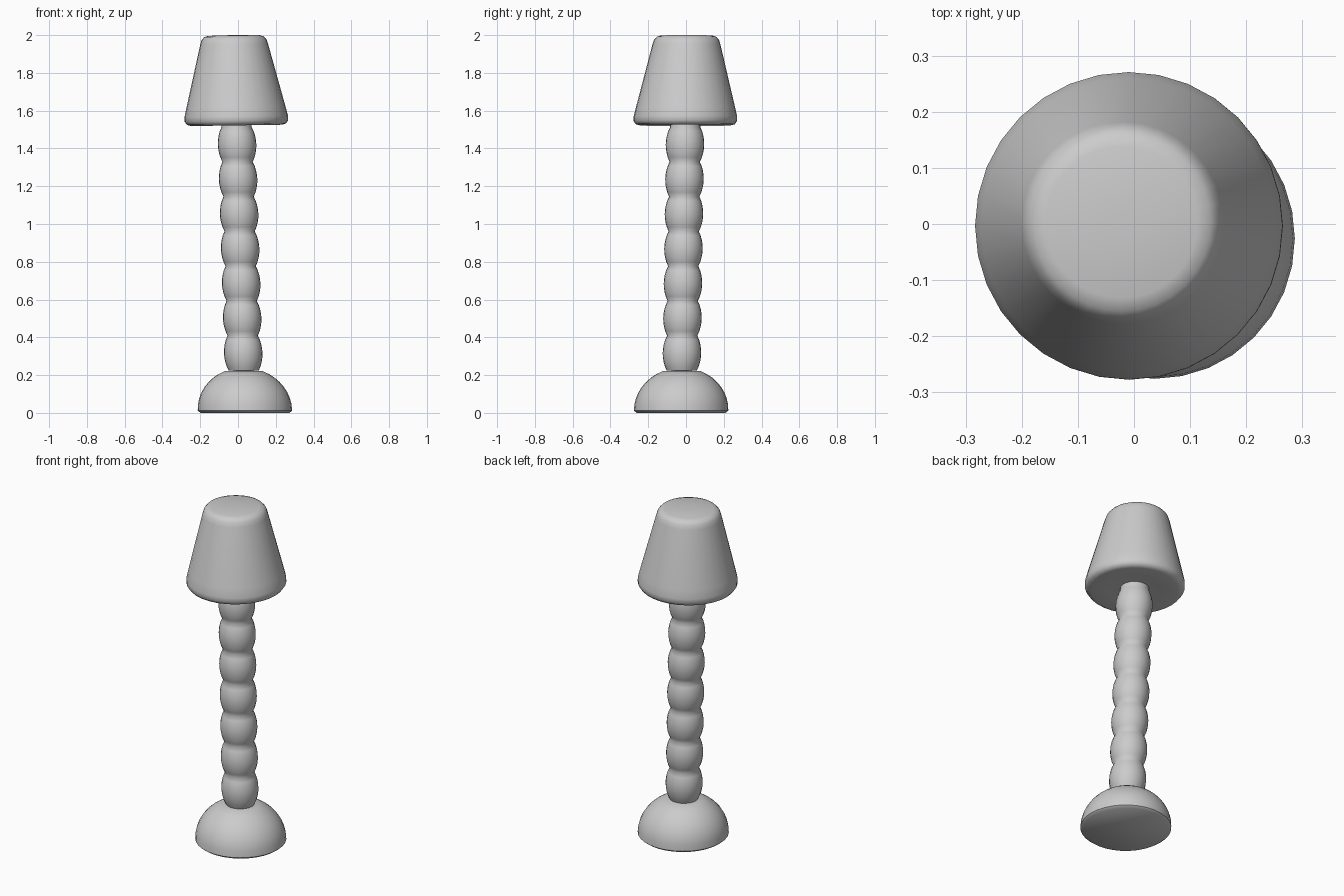
import bpy, bmesh, math
from mathutils import Vector

cube = bpy.data.objects.get("Cube")
if cube:
    bpy.data.objects.remove(cube, do_unlink=True)

grey = bpy.data.materials.new("plain grey")
grey.use_nodes = True
colour = (0.6, 0.6, 0.6, 1)
grey.diffuse_color = colour
grey.node_tree.nodes["Principled BSDF"].inputs["Base Color"].default_value = colour

FOOT, TOP = Vector((0.037, -0.026, 0)), Vector((-0.022, 0.003, 2))


def axis(z):
    """Centre of the slightly leaning lamp at a height."""
    return FOOT.lerp(TOP, z / 2)


def lathe(name, profile, sides, tilt=0.0, angle=50):
    """Turn (radius, height) pairs around the leaning axis; ends are closed."""
    bm = bmesh.new()
    rings = []
    for r, z in profile:
        c = axis(z)
        ring = []
        for i in range(sides):
            a = math.tau * i / sides
            x, y = r * math.cos(a), r * math.sin(a)
            ring.append(bm.verts.new((c.x + x, c.y + y, z + tilt * x)))
        rings.append(ring)
    for lo, hi in zip(rings, rings[1:]):
        for i in range(sides):
            j = (i + 1) % sides
            bm.faces.new((lo[i], lo[j], hi[j], hi[i]))
    bm.faces.new(rings[0][::-1])
    bm.faces.new(rings[-1])
    mesh = bpy.data.meshes.new(name)
    bm.to_mesh(mesh)
    bm.free()
    mesh.materials.append(grey)
    obj = bpy.data.objects.new(name, mesh)
    bpy.context.collection.objects.link(obj)
    bpy.ops.object.select_all(action="DESELECT")
    obj.select_set(True)
    bpy.context.view_layer.objects.active = obj
    bpy.ops.object.shade_smooth_by_angle(angle=math.radians(angle))
    return obj


# Domed base with a thin rim and a flat underside
dome = [(0.235, 0.0), (0.25, 0.012)]
for k in range(1, 9):
    a = math.radians(66) * k / 8
    dome.append((0.25 * math.cos(a), 0.015 + 0.225 * math.sin(a)))
lathe("base", dome + [(0.02, 0.225)], 32)

# Column of stacked round beads
BEADS, PITCH, START, STEPS = 8, 0.184, 0.225, 8
column = []
for k in range(BEADS * STEPS - STEPS + 1):
    bulge = abs(math.sin(math.pi * k / STEPS)) ** 0.8
    column.append((0.08 + 0.022 * bulge, START + PITCH * k / STEPS))
column.append((0.08, 1.56))
lathe("column", column, 24, angle=60)

# Tapered shade with softly rounded rims
shade = [(0.03, 1.533), (0.15, 1.53), (0.24, 1.522), (0.262, 1.528),
         (0.274, 1.545), (0.274, 1.57), (0.262, 1.62), (0.18, 1.95),
         (0.172, 1.975), (0.158, 1.991), (0.135, 1.998), (0.02, 2.0)]
lathe("shade", shade, 32, tilt=0.015, angle=60)
